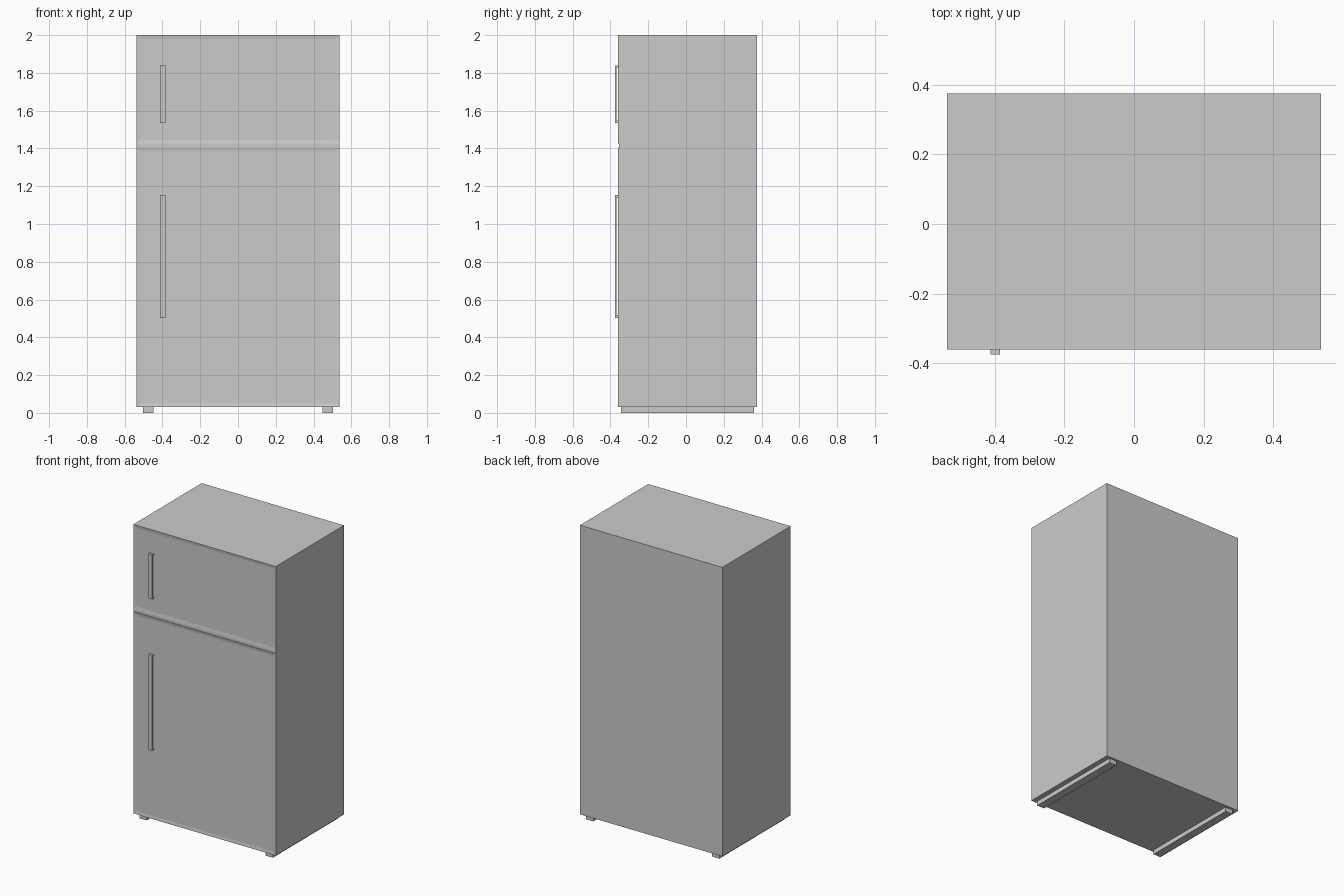
import bpy, bmesh

if "Cube" in bpy.data.objects:
    bpy.data.objects.remove(bpy.data.objects["Cube"])

HALF_W, FRONT, BACK = 0.537, -0.36, 0.375
BASE, TOP = 0.03, 2.0
SEAM_LOW, SEAM_HIGH, SEAM_DEPTH = 1.405, 1.424, 0.004


def finish(name, bm):
    bmesh.ops.recalc_face_normals(bm, faces=bm.faces)
    mesh = bpy.data.meshes.new(name)
    bm.to_mesh(mesh)
    bm.free()
    obj = bpy.data.objects.new(name, mesh)
    bpy.context.collection.objects.link(obj)
    return obj


def extrude_profile(profile, x0, x1):
    """Extrude a (y, z) outline along x."""
    bm = bmesh.new()
    face = bm.faces.new([bm.verts.new((x0, y, z)) for y, z in profile])
    new = bmesh.ops.extrude_face_region(bm, geom=[face])["geom"]
    verts = [v for v in new if isinstance(v, bmesh.types.BMVert)]
    bmesh.ops.translate(bm, verts=verts, vec=(x1 - x0, 0, 0))
    bmesh.ops.recalc_face_normals(bm, faces=bm.faces)
    return bm


# Cabinet with a shallow seam between the two doors
groove = FRONT + SEAM_DEPTH
bm = extrude_profile([(FRONT, BASE), (BACK, BASE), (BACK, TOP), (FRONT, TOP),
                      (FRONT, SEAM_HIGH), (groove, SEAM_HIGH),
                      (groove, SEAM_LOW), (FRONT, SEAM_LOW)], -HALF_W, HALF_W)

# Slightly recessed panel in each door
bm.normal_update()
doors = [f for f in bm.faces
         if f.normal.y < -0.9 and abs(f.calc_center_median().y - FRONT) < 1e-4]
bmesh.ops.inset_individual(bm, faces=doors, thickness=0.029, depth=-0.003)
finish("cabinet", bm)


# Door handles: a flat bar with a short mount at each end
def handle(name, z0, z1):
    outer, inner, seat, m = -0.375, -0.367, FRONT + 0.004, 0.014
    finish(name, extrude_profile([(outer, z0), (seat, z0), (seat, z0 + m),
                                  (inner, z0 + m), (inner, z1 - m),
                                  (seat, z1 - m), (seat, z1), (outer, z1)],
                                 -0.412, -0.385))


handle("freezer_handle", 1.535, 1.84)
handle("fridge_handle", 0.503, 1.153)

# Base runners
for side, x0 in (("left", -0.503), ("right", 0.447)):
    finish(side + "_runner", extrude_profile(
        [(-0.343, 0), (0.36, 0), (0.36, BASE), (-0.343, BASE)], x0, x0 + 0.056))
